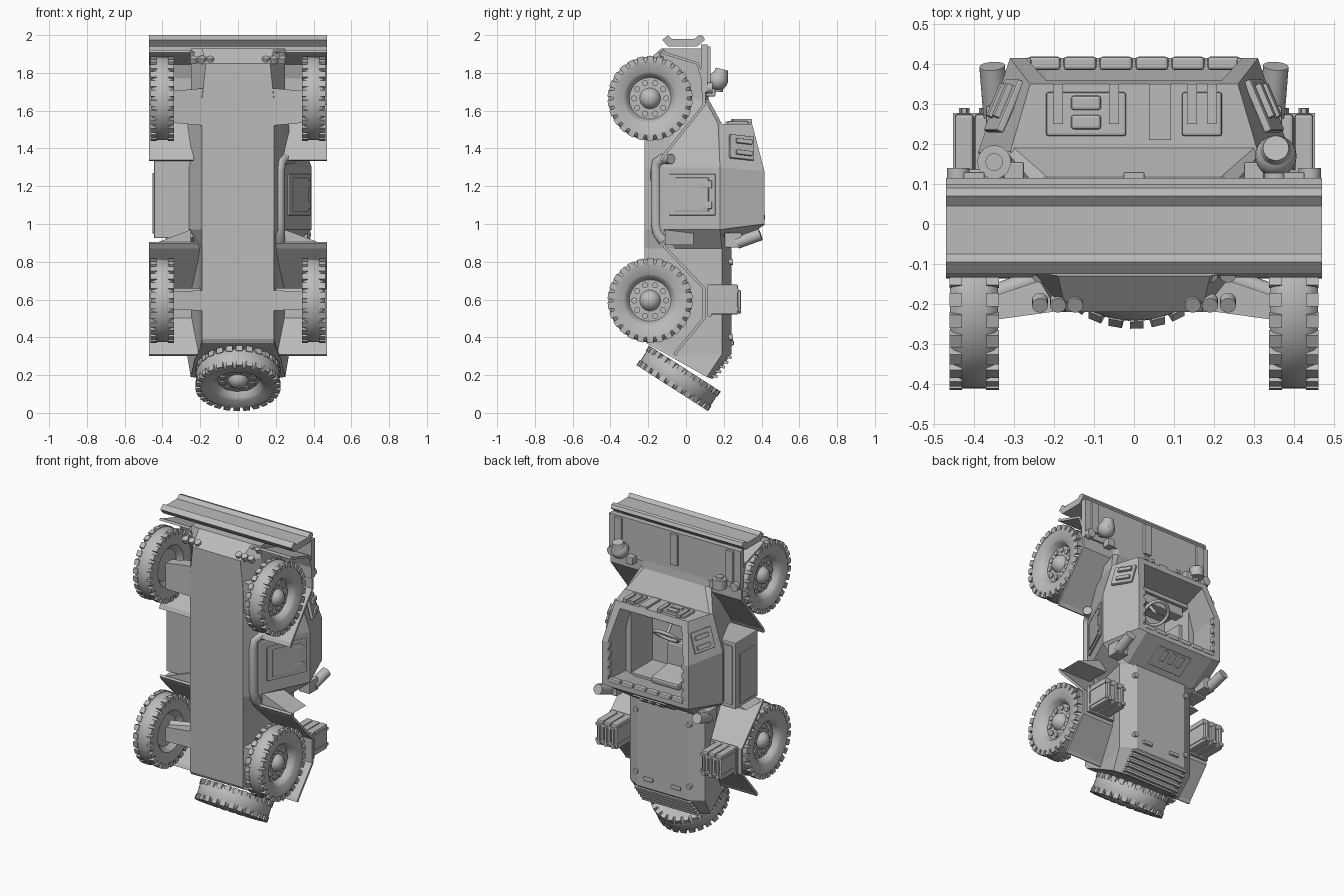
import bpy, bmesh, math
from mathutils import Vector, Matrix

cube = bpy.data.objects.get("Cube")
if cube:
    bpy.data.objects.remove(cube, do_unlink=True)

grey = bpy.data.materials.new("plain_grey")
grey.use_nodes = True
grey.diffuse_color = (0.5, 0.5, 0.5, 1)
grey.node_tree.nodes["Principled BSDF"].inputs["Base Color"].default_value = (0.5, 0.5, 0.5, 1)


def finish(name, bm, smooth=False):
    bmesh.ops.recalc_face_normals(bm, faces=bm.faces[:])
    me = bpy.data.meshes.new(name)
    bm.to_mesh(me)
    bm.free()
    me.materials.append(grey)
    ob = bpy.data.objects.new(name, me)
    bpy.context.collection.objects.link(ob)
    if smooth:
        bpy.ops.object.select_all(action='DESELECT')
        ob.select_set(True)
        bpy.context.view_layer.objects.active = ob
        bpy.ops.object.shade_smooth_by_angle(angle=math.radians(35))
    return ob


def frame(center, u, v):
    u, v = Vector(u).normalized(), Vector(v)
    v = (v - u * v.dot(u)).normalized()
    m = Matrix((u, v, u.cross(v))).transposed().to_4x4()
    return Matrix.Translation(center) @ m


def add_box(bm, m, size, bevel=0):
    geo = bmesh.ops.create_cube(bm, size=1, matrix=m @ Matrix.Diagonal((*size, 1)))
    if bevel:
        edges = {e for v in geo["verts"] for e in v.link_edges}
        bmesh.ops.bevel(bm, geom=list(edges), offset=bevel, segments=2, affect='EDGES', profile=0.5)


def box(name, c, size, bevel=0, u=(1, 0, 0), v=(0, 1, 0)):
    bm = bmesh.new()
    add_box(bm, frame(c, u, v), size, bevel)
    return finish(name, bm)


def add_cyl(bm, a, b, r, r2=None, n=16):
    a, b = Vector(a), Vector(b)
    rot = (b - a).to_track_quat('Z', 'Y').to_matrix().to_4x4()
    bmesh.ops.create_cone(bm, cap_ends=True, segments=n, radius1=r, radius2=r if r2 is None else r2,
                          depth=(b - a).length, matrix=Matrix.Translation((a + b) / 2) @ rot)


def cyl(name, a, b, r, r2=None, n=16):
    bm = bmesh.new()
    add_cyl(bm, a, b, r, r2, n)
    return finish(name, bm, True)


def loft(name, rings, loop=False):
    bm = bmesh.new()
    vs = [[bm.verts.new(p) for p in r] for r in rings]
    n = len(vs[0])
    pairs = list(zip(vs, vs[1:])) + ([(vs[-1], vs[0])] if loop else [])
    for a, b in pairs:
        for i in range(n):
            j = (i + 1) % n
            bm.faces.new((a[i], a[j], b[j], b[i]))
    if not loop:
        bm.faces.new(vs[0])
        bm.faces.new(vs[-1])
    return finish(name, bm)


def mirrored(half):
    return list(half) + [(-x, y, z) for x, y, z in reversed(half)]


def prism(name, profile, x0, x1):
    return loft(name, [[(x, y, z) for y, z in profile] for x in (x0, x1)])


def strip(name, path, x0, x1, t):
    bm = bmesh.new()
    rows = [[bm.verts.new((x, y, z)) for x in (x0, x1)] for y, z in path]
    for a, b in zip(rows, rows[1:]):
        bm.faces.new((a[0], a[1], b[1], b[0]))
    ob = finish(name, bm)
    mod = ob.modifiers.new("thickness", 'SOLIDIFY')
    mod.thickness, mod.offset = t, 0


def tube(name, points, r):
    cu = bpy.data.curves.new(name, 'CURVE')
    cu.dimensions, cu.bevel_depth, cu.bevel_resolution, cu.use_fill_caps = '3D', r, 3, True
    sp = cu.splines.new('POLY')
    sp.points.add(len(points) - 1)
    for p, co in zip(sp.points, points):
        p.co = (*co, 1)
    cu.materials.append(grey)
    bpy.context.collection.objects.link(bpy.data.objects.new(name, cu))


# Hull: cross-sections from nose to tail
def section(z, *pts):
    return mirrored([(x, y, z) for x, y in pts])


hull = loft("hull", [
    section(1.93, (.19, -.13), (.25, -.12), (.25, .09), (.2, .1)),
    section(1.85, (.17, -.22), (.25, -.12), (.25, .09), (.2, .1)),
    section(1.66, (.19, -.22), (.25, -.08), (.25, .1), (.22, .12)),
    section(1.53, (.19, -.22), (.25, -.06), (.31, .17), (.3, .19)),
    section(1.30, (.19, -.22), (.25, -.12), (.39, .18), (.38, .19)),
    section(.97, (.19, -.22), (.25, -.12), (.39, .18), (.38, .19)),
    section(.87, (.19, -.22), (.21, -.06), (.27, .19), (.18, .24)),
    mirrored([(.19, -.22, .39), (.21, -.06, .3), (.27, .19, .31), (.18, .24, .31)]),
    mirrored([(.19, -.21, .37), (.23, -.05, .28), (.25, .11, .19), (.17, .14, .18)])])
cutter = box("cockpit_cutter", (0, .2, 1.22), (.52, .46, .44))
cutter.hide_render = True
mod = hull.modifiers.new("cockpit", 'BOOLEAN')
mod.operation, mod.object, mod.solver = 'DIFFERENCE', cutter, 'EXACT'
bpy.context.view_layer.objects.active = hull
bpy.ops.object.modifier_apply(modifier=mod.name)
bpy.data.objects.remove(cutter, do_unlink=True)

# Open-topped cabin walls
loft("cabin", [
    mirrored([(.31, .18, 1.53), (.39, .18, 1.3), (.39, .18, .97), (.24, .23, .87)]),
    mirrored([(.26, .35, 1.53), (.31, .415, 1.28), (.31, .415, 1.0), (.25, .415, .995)]),
    mirrored([(.22, .36, 1.49), (.27, .415, 1.28), (.27, .415, 1.04), (.22, .415, 1.03)]),
    mirrored([(.25, .17, 1.46), (.3, .17, 1.28), (.3, .17, 1.0), (.23, .17, .98)])], loop=True)
for i in range(6):
    box("rear_rim_block", ((i - 2.5) * .09, .402, 1.035), (.082, .034, .03), .008)
for s in (-1, 1):
    for z in (1.08, 1.14, 1.2, 1.26):
        box("side_rim_block", (s * .267, .403, z), (.02, .025, .04), .005)

# Windshield and rear hatches
box("windshield_hatch", (-.12, .275, 1.535), (.2, .11, .02), .006)
for y in (.255, .303):
    box("vision_slot", (-.12, y, 1.548), (.075, .036, .015), .007)
box("windshield_hatch", (.17, .275, 1.535), (.1, .11, .02), .006)
box("windshield_post", (.065, .28, 1.535), (.055, .14, .016))
for x in (-.19, -.05, .145, .195):
    box("windshield_hinge", (x, .3, 1.545), (.025, .1, .02))
box("rear_hatch", (0, .325, .93), (.24, .014, .13), .004, v=(0, .57, -.82))
for x in (-.06, 0, .06):
    box("rear_hatch_latch", (x, .345, .935), (.03, .02, .07), .004, v=(0, .57, -.82))

# Cockpit interior
box("seat_cushion", (0, .02, 1.12), (.2, .07, .16), .015)
box("seat_back", (0, .12, 1.02), (.2, .2, .05), .015, v=(0, 1, -.15))
box("dashboard", (0, .14, 1.41), (.46, .07, .06), .008)
tube("steering_column", [(0, .13, 1.4), (0, .2, 1.31)], .01)
tube("steering_wheel", [(.08 * math.cos(a), .2 + .06 * math.sin(a), 1.31 + .05 * math.sin(a))
                        for a in [i * math.pi / 10 for i in range(21)]], .01)

# Blade-shaped bumper and the wall behind it
prism("front_bumper", [(-.125, 1.975), (-.095, 2), (-.075, 1.98), (.045, 1.98), (.07, 2), (.09, 1.995),
                       (.1, 1.975), (.06, 1.94), (-.095, 1.94)], -.47, .47)
prism("front_wall", [(.08, 1.95), (.115, 1.95), (.115, 1.7), (.08, 1.7)], -.47, .47)
for x in (-.4, 0, .4):
    box("wall_strap", (x, .12, 1.84), (.052, .02, .2), .003)


# Wheel: turned profile, shoulder lugs and bolts, shared by all wheels
def wheel_mesh():
    bm = bmesh.new()
    prof = [(.0, .055), (.025, .05), (.045, .035), (.055, .012), (.11, .01), (.125, .04), (.14, .052),
            (.195, .06), (.21, .05), (.221, .03), (.221, -.03), (.21, -.05), (.195, -.06), (.13, -.05),
            (.1, -.02), (0, -.02)]
    vs = [bm.verts.new((x, 0, r)) for r, x in prof]
    es = [bm.edges.new(p) for p in zip(vs, vs[1:])]
    bmesh.ops.spin(bm, geom=vs + es, cent=(0, 0, 0), axis=(1, 0, 0), angle=2 * math.pi, steps=52)
    bmesh.ops.remove_doubles(bm, verts=bm.verts[:], dist=1e-4)
    for i in range(26):
        for s in (-1, 1):
            rot = Matrix.Rotation(i * math.tau / 26, 4, 'X')
            add_box(bm, rot @ Matrix.Translation((s * .046, 0, .209)), (.032, .034, .032))
    for i in range(10):
        a = i * math.tau / 10
        y, z = .085 * math.cos(a), .085 * math.sin(a)
        add_cyl(bm, (.005, y, z), (.02, y, z), .016, n=10)
    return finish("wheel", bm, True)


first = wheel_mesh()
spots = [(s, Vector((s * .4, -.19, z))) for z in (1.665, .595) for s in (1, -1)]
for k, (s, p) in enumerate(spots):
    ob = first if k == 0 else first.copy()
    if k:
        bpy.context.collection.objects.link(ob)
    ob.location = p
    ob.rotation_euler = (0, 0, 0 if s > 0 else math.pi)
spare = first.copy()
spare.name = "spare_wheel"
bpy.context.collection.objects.link(spare)
spare.location = (0, -.039, .183)
spare.rotation_euler = Vector((1, 0, 0)).rotation_difference(Vector((0, -.54, -.84))).to_euler()

for s in (-1, 1):
    # Fenders and axles
    strip("front_fender", [(-.13, 1.915), (-.1, 1.9), (.06, 1.85), (.095, 1.75), (.095, 1.63),
                           (-.12, 1.36), (-.13, 1.335)], s * .2, s * .47, .015)
    strip("rear_fender", [(-.125, .9), (-.11, .875), (.095, .66), (.095, .5), (-.05, .325), (-.06, .305)],
          s * .2, s * .47, .015)
    loft("fender_brace", [[(s * .25, y, .89), (s * .46, y, .89), (s * .25, y, .97)] for y in (-.11, .04)])
    for z, w in ((1.62, .2), (.595, .11)):
        loft("axle_arm", [[(s * .17, y, z + w / 2 * k) for y, k in ((-.215, -1), (-.215, 1), (-.12, 1), (-.12, -1))],
                          [(s * .35, y, z + w * .42 * k) for y, k in ((-.24, -1), (-.24, 1), (-.18, 1), (-.18, -1))]])
        cyl("suspension_bar", (s * .2, -.12, z + .04), (s * .36, -.18, z + .04), .025)
    # Nose lamps
    for y, z in ((-.125, 1.905), (-.2, 1.87)):
        for x in (.147, .19, .235):
            cyl("nose_lamp", (s * x, y + .01, z - .015), (s * x, y - .004, z + .012), .02)
    # Cabin side hatch
    box("side_hatch", (s * .325, .295, 1.405), (.13, .14, .02), .005, u=(s * .27, 0, -1), v=(-s * .4, 1, -.2))
    for z in (1.375, 1.435):
        box("side_hatch_hinge", (s * (.6625 - .238 * z), .305, z), (.025, .09, .035), .003,
            u=(s * .27, 0, -1), v=(-s * .4, 1, -.2))
    # Corner launchers
    box("launcher_mount", (s * .33, .25, .915), (.08, .09, .08), .005)
    cyl("launcher_tube", (s * .345, .27, .9), (s * .355, .395, .945), .032)
    # Fuel cans on a rack
    box("can_rack", (s * .36, .125, .595), (.19, .02, .17))
    for i in range(3):
        x = s * (.325 + .05 * i)
        box("fuel_can", (x, .2, .6), (.047, .15, .16), .008)
        box("can_handle", (x, .28, .6), (.014, .02, .1), .004)
        cyl("can_cap", (x, .27, .54), (x, .29, .54), .014, n=10)
    for z in (.55, .65):
        box("can_strap", (s * .375, .2, z), (.156, .155, .018))
    # Deck lights, wall lamps and brackets
    for z in (.8, .4):
        cyl("deck_light", (s * .19, .22, z), (s * .19, .25, z), .016)
    cyl("wall_lamp", (s * .44, .1, 1.72), (s * .44, .14, 1.72), .028)
    box("hood_bracket", (s * .3, .13, 1.7), (.05, .05, .05), .005)

# Tail louvers and deck handles
for i in range(5):
    t = i / 4
    box("tail_louver", (0, .225 - .075 * t, .295 - .1 * t), (.4, .035, .014), u=(1, 0, 0), v=(0, 1, -.2))
for x in (-.1, .1):
    box("deck_handle", (x, .245, .37), (.07, .02, .025), .008)

# Left side: door and exhaust
along, up = (0, 0, 1), (.14, .3, 0)
box("door", (.322, .035, 1.155), (.22, .27, .02), .006, u=along, v=up)
box("door_panel", (.328, .032, 1.155), (.18, .2, .02), .006, u=along, v=up)
for z in (1.1, 1.21):
    box("door_hinge", (.36, .11, z), (.04, .07, .03), .005, u=along, v=up)
tube("exhaust_pipe", [(.29, -.08, 1.345), (.24, -.12, 1.345), (.225, -.155, 1.325), (.22, -.16, 1.28),
                      (.22, -.16, 1.0), (.22, -.15, .95), (.22, -.12, .91)], .028)

# Right side: storage box
box("storage_box", (-.34, .015, 1.14), (.21, .23, .43), .006)
box("storage_lid", (-.36, .13, 1.14), (.13, .016, .38), .005)
box("storage_side_panel", (-.447, .01, 1.11), (.012, .16, .32), .004)

# Hood lamps
tube("lamp_stem", [(.355, .09, 1.76), (.355, .17, 1.76)], .03)
bm = bmesh.new()
bmesh.ops.create_uvsphere(bm, u_segments=24, v_segments=12, radius=.052,
                          matrix=Matrix.Translation((.355, .17, 1.76)))
finish("lamp_bowl", bm, True)
cyl("lamp_collar", (.355, .175, 1.76), (.355, .19, 1.82), .048, .032, 24)
cyl("vent_cap", (-.35, .155, 1.7), (-.35, .155, 1.76), .042, n=24)
cyl("vent_button", (-.35, .155, 1.75), (-.35, .155, 1.775), .022)
cyl("vent_stem", (-.35, .09, 1.72), (-.35, .15, 1.72), .025)
